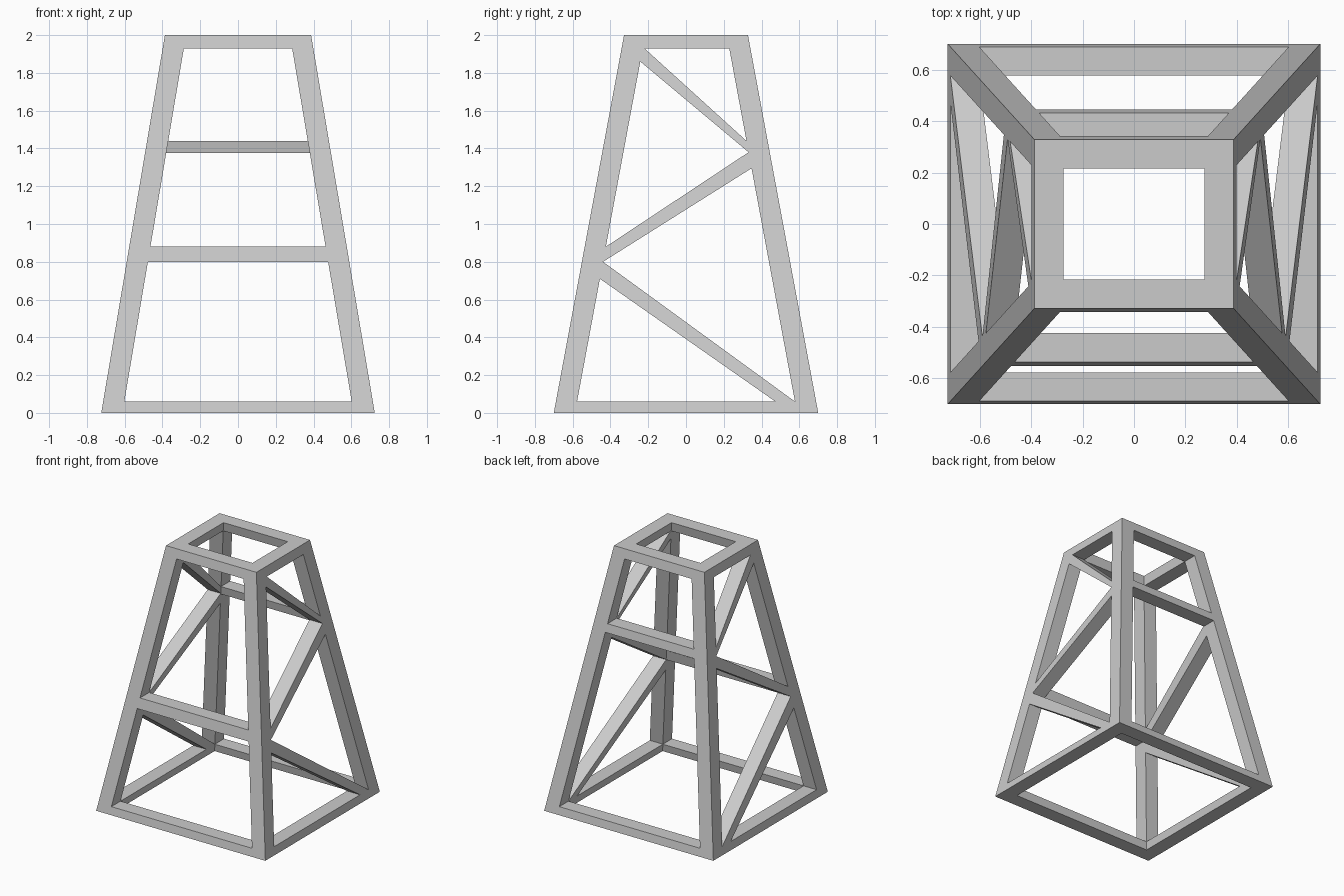
import bpy, bmesh

if "Cube" in bpy.data.objects:
    bpy.data.objects.remove(bpy.data.objects["Cube"])

H = 2.0                          # height
BASE, TOP = (0.724, 0.70), (0.387, 0.328)   # half widths in x, y
W = 0.112                        # strut thickness


def half(axis, z):
    """Outer half width of the tapered tower at height z."""
    return BASE[axis] + (TOP[axis] - BASE[axis]) * z / H


def solid(name, ring_a, ring_b):
    """Closed prism between two matching rings of points."""
    bm = bmesh.new()
    a = [bm.verts.new(p) for p in ring_a]
    b = [bm.verts.new(p) for p in ring_b]
    bm.faces.new(a)
    bm.faces.new(b)
    for i in range(len(a)):
        j = (i + 1) % len(a)
        bm.faces.new((a[i], a[j], b[j], b[i]))
    bmesh.ops.recalc_face_normals(bm, faces=bm.faces)
    me = bpy.data.meshes.new(name)
    bm.to_mesh(me)
    bm.free()
    ob = bpy.data.objects.new(name, me)
    bpy.context.collection.objects.link(ob)


def strut(name, axis, sign, pts):
    """Strut in a sloping wall facing +-axis; pts are (t, z), where
    t = -1..1 runs between the inner edges of the two legs."""
    rings = []
    for depth in (0, W):
        ring = []
        for t, z in pts:
            p = [0, 0, z]
            p[axis] = sign * (half(axis, z) - depth)
            p[1 - axis] = t * (half(1 - axis, z) - W)
            ring.append(p)
        rings.append(ring)
    solid(name, *rings)


def bar(name, axis, sign, z0, z1):
    strut(name, axis, sign, [(-1, z0), (1, z0), (1, z1), (-1, z1)])


# Corner legs, square in plan
for sx in (-1, 1):
    for sy in (-1, 1):
        rings = [[(sx * (half(0, z) - dx), sy * (half(1, z) - dy), z)
                  for dx, dy in ((0, 0), (W, 0), (W, W), (0, W))]
                 for z in (0, H)]
        solid("corner_leg", *rings)

# Base and top frames
for axis in (0, 1):
    for sign in (-1, 1):
        bar("base_bar", axis, sign, 0, 0.06)
        bar("top_bar", axis, sign, 1.928, H)

# Cross bars joining the ends of the braces
bar("front_cross_bar", 1, -1, 0.80, 0.88)
bar("back_cross_bar", 1, 1, 1.375, 1.44)

# Zigzag braces on both sides
for sign in (-1, 1):
    strut("lower_brace", 0, sign,
          [(-1, 0.71), (0.82, 0.06), (1, 0.06), (-1, 0.80)])
    strut("middle_brace", 0, sign,
          [(-1, 0.80), (1, 1.295), (1, 1.38), (-1, 0.88)])
    strut("upper_brace", 0, sign,
          [(1, 1.38), (1, 1.44), (-0.95, 1.928), (-1, 1.928), (-1, 1.86)])
